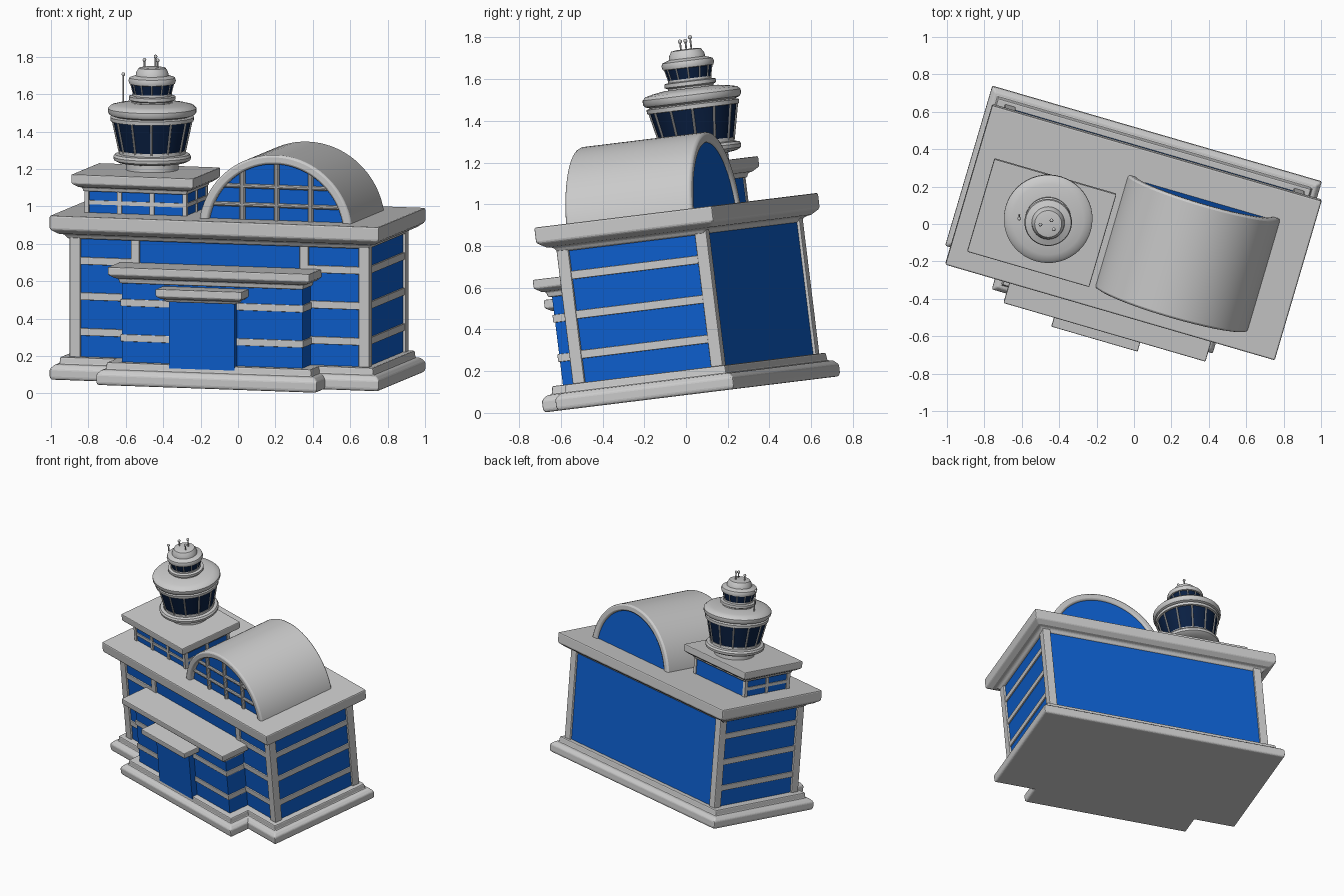
import bpy, bmesh, math
from mathutils import Matrix, Vector

if "Cube" in bpy.data.objects:
    bpy.data.objects.remove(bpy.data.objects["Cube"])

# The whole building is turned and leans slightly forward
TILT = (Matrix.Rotation(math.radians(7), 4, 'X') @ Matrix.Rotation(math.radians(-16.3), 4, 'Z')
        @ Matrix.Translation((0, 0, 0.085)))


def material(name, rgb):
    m = bpy.data.materials.new(name)
    m.diffuse_color = (*rgb, 1)
    m.use_nodes = True
    m.node_tree.nodes["Principled BSDF"].inputs["Base Color"].default_value = m.diffuse_color
    return m


BLUE = material("blue_glass", (0.004, 0.115, 0.62))
NAVY = material("dark_glass", (0.003, 0.014, 0.055))


def finish(name, bm, mat=None, bevel=0, smooth=True):
    bmesh.ops.recalc_face_normals(bm, faces=bm.faces)
    mesh = bpy.data.meshes.new(name)
    bm.to_mesh(mesh)
    bm.free()
    mesh.transform(TILT)
    ob = bpy.data.objects.new(name, mesh)
    bpy.context.collection.objects.link(ob)
    if mat:
        mesh.materials.append(mat)
    if bevel:
        b = ob.modifiers.new("bevel", 'BEVEL')
        b.width, b.segments, b.limit_method = bevel, 2, 'ANGLE'
    if smooth:
        bpy.ops.object.select_all(action='DESELECT')
        ob.select_set(True)
        bpy.context.view_layer.objects.active = ob
        bpy.ops.object.shade_smooth_by_angle(angle=math.radians(35))
    return ob


def loft(name, rings, mat=None, bevel=0, smooth=True):
    bm = bmesh.new()
    loops = [[bm.verts.new(p) for p in ring] for ring in rings]
    n = len(loops[0])
    for a, b in zip(loops, loops[1:]):
        for i in range(n):
            j = (i + 1) % n
            bm.faces.new((a[i], a[j], b[j], b[i]))
    bm.faces.new(loops[0])
    bm.faces.new(loops[-1])
    return finish(name, bm, mat, bevel, smooth)


def slab(name, x0, x1, y0, y1, profile, mat=None, bevel=0):
    """Rectangular block; profile is a list of (height, inset)."""
    rings = [[(x0 + i, y0 + i, z), (x1 - i, y0 + i, z), (x1 - i, y1 - i, z), (x0 + i, y1 - i, z)]
             for z, i in profile]
    return loft(name, rings, mat, bevel, smooth=False)


def box(name, x0, x1, y0, y1, z0, z1, mat=None, bevel=0):
    return slab(name, x0, x1, y0, y1, [(z0, 0), (z1, 0)], mat, bevel)


def prism(name, pts, y0, y1, mat=None, bevel=0):
    return loft(name, [[(x, y, z) for x, z in pts] for y in (y0, y1)], mat, bevel)


TX, TY = -0.50, 0.075  # tower axis


def lathe(name, profile, mat=None, n=48):
    return loft(name, [[(TX + r * math.cos(k * math.tau / n), TY + r * math.sin(k * math.tau / n), z)
                        for k in range(n)] for r, z in profile], mat)


def rod(name, p, q, r, mat=None):
    p, q = Vector(p), Vector(q)
    bm = bmesh.new()
    rot = (q - p).to_track_quat('Z', 'Y').to_matrix().to_4x4()
    bmesh.ops.create_cone(bm, cap_ends=True, segments=10, radius1=r, radius2=r, depth=(q - p).length,
                          matrix=Matrix.Translation((p + q) / 2) @ rot)
    return finish(name, bm, mat)


# Stepped foundation and its front extension
STEP = [(0, 0.008), (0.012, 0), (0.058, 0), (0.08, 0.022), (0.08, 0.042), (0.12, 0.046)]
slab("foundation", -0.94, 0.895, -0.38, 0.515, STEP, bevel=0.008)
slab("entry_foundation", -0.635, 0.595, -0.535, -0.2, STEP, bevel=0.008)

# Main hall walls, corner posts and bands
box("main_glass", -0.835, 0.805, -0.29, 0.435, 0.1, 0.80, BLUE)
for sx, a, b in (("left", -0.85, -0.79), ("right", 0.76, 0.82)):
    for sy, c, d in (("front", -0.305, -0.245), ("back", 0.39, 0.45)):
        box(f"corner_post_{sx}_{sy}", a, b, c, d, 0.1, 0.79, bevel=0.006)
for sx, x in (("left", -0.485), ("right", 0.455)):
    box(f"front_post_{sx}", x - 0.024, x + 0.024, -0.302, -0.26, 0.1, 0.79, bevel=0.004)
for i, z in enumerate((0.254, 0.446, 0.637)):
    box(f"band_left_{i}", -0.845, -0.485, -0.3, 0.4, z - 0.02, z + 0.02, bevel=0.004)
    box(f"band_right_{i}", 0.455, 0.815, -0.3, 0.4, z - 0.02, z + 0.02, bevel=0.004)

# Main roof with cornice
slab("main_roof", -0.94, 0.895, -0.38, 0.515,
     [(0.755, 0.078), (0.78, 0.062), (0.785, 0.035), (0.81, 0), (0.885, 0)], bevel=0.008)

# Entry block with bands and canopy
box("entry_glass", -0.515, 0.49, -0.45, -0.27, 0.1, 0.58, BLUE)
for i, z in enumerate((0.25, 0.44)):
    box(f"entry_band_left_{i}", -0.523, -0.24, -0.458, -0.3, z - 0.019, z + 0.019, bevel=0.004)
    box(f"entry_band_right_{i}", 0.12, 0.498, -0.458, -0.3, z - 0.019, z + 0.019, bevel=0.004)
slab("entry_canopy", -0.575, 0.55, -0.52, -0.2,
     [(0.545, 0.052), (0.572, 0.045), (0.575, 0.028), (0.595, 0), (0.637, 0)], bevel=0.006)

# Door bay and small canopy
box("door_glass", -0.24, 0.125, -0.495, -0.4, 0.1, 0.49, BLUE)
slab("door_canopy", -0.29, 0.19, -0.582, -0.4,
     [(0.462, 0.045), (0.478, 0.035), (0.48, 0.022), (0.495, 0), (0.535, 0)], bevel=0.005)

# Barrel vault with glass ends
VX, VZ, R = 0.287, 0.81, 0.43


def arc(r, n=40):
    return [(VX + r * math.cos(math.pi * k / n), VZ + r * math.sin(math.pi * k / n)) for k in range(n + 1)]


prism("vault_shell", arc(R) + arc(R - 0.05)[::-1], -0.275, 0.36, bevel=0.012)
prism("vault_glass", arc(R - 0.04), -0.24, 0.345, BLUE)
for i, dx in enumerate((-0.19, 0, 0.19)):
    top = VZ + math.sqrt(0.39 ** 2 - dx ** 2)
    rod(f"vault_mullion_{i}", (VX + dx, -0.245, 0.86), (VX + dx, -0.245, top), 0.015)
for i, z in enumerate((0.965, 1.065)):
    w = math.sqrt(0.39 ** 2 - (z - VZ) ** 2)
    rod(f"vault_bar_{i}", (VX - w, -0.245, z), (VX + w, -0.245, z), 0.012)

# Penthouse under the tower
box("penthouse_glass", -0.79, -0.235, -0.19, 0.2, 0.86, 1.03, BLUE)
for i in range(4):
    x = -0.785 + i * 0.1817
    box(f"penthouse_post_{i}", x - 0.012, x + 0.012, -0.2, -0.17, 0.86, 1.03)
for sx, x in (("left", -0.785), ("right", -0.24)):
    for i, y in enumerate((0.005, 0.193)):
        box(f"penthouse_{sx}_post_{i}", x - 0.013, x + 0.013, y - 0.012, y + 0.012, 0.86, 1.03)
box("penthouse_band", -0.797, -0.228, -0.197, 0.19, 0.93, 0.952)
slab("penthouse_roof", -0.855, -0.175, -0.255, 0.265,
     [(1.0, 0.052), (1.022, 0.045), (1.025, 0.028), (1.045, 0), (1.095, 0)], bevel=0.006)

# Control tower neck, gallery, cabs and caps
lathe("tower_neck", [(0.14, 1.08), (0.14, 1.145)])
lathe("tower_gallery", [(0.14, 1.13), (0.185, 1.137), (0.205, 1.148), (0.208, 1.165), (0.2, 1.178),
                        (0.178, 1.182), (0.178, 1.2)])
lathe("cab_glass", [(0.172, 1.19), (0.212, 1.375)], NAVY)
lathe("cab_roof", [(0.19, 1.355), (0.222, 1.358), (0.224, 1.378), (0.205, 1.384), (0.228, 1.392), (0.237, 1.405),
                   (0.237, 1.425), (0.222, 1.44), (0.19, 1.448), (0.13, 1.458)])
lathe("upper_gallery", [(0.11, 1.45), (0.11, 1.465), (0.124, 1.472), (0.124, 1.49), (0.105, 1.494), (0.105, 1.505)])
lathe("upper_cab_glass", [(0.1, 1.5), (0.115, 1.565)], NAVY)
lathe("upper_roof", [(0.11, 1.555), (0.122, 1.558), (0.127, 1.575), (0.122, 1.59), (0.088, 1.602), (0.085, 1.62),
                     (0.072, 1.642), (0.05, 1.646)])
for i in range(12):
    d = Vector((math.cos(math.tau * (i + 0.5) / 12), math.sin(math.tau * (i + 0.5) / 12), 0))
    o = Vector((TX, TY, 0))
    rod(f"cab_mullion_{i}", o + d * 0.174 + Vector((0, 0, 1.19)), o + d * 0.214 + Vector((0, 0, 1.375)), 0.006)
    rod(f"upper_mullion_{i}", o + d * 0.1 + Vector((0, 0, 1.5)), o + d * 0.115 + Vector((0, 0, 1.565)), 0.004)

# Antennas with small bulbs
for i, (dx, dy, z0, z1) in enumerate(((-0.155, -0.02, 1.43, 1.605), (-0.04, -0.01, 1.63, 1.685),
                                      (0.035, -0.015, 1.63, 1.685), (0.01, 0.03, 1.63, 1.7))):
    rod(f"antenna_{i}", (TX + dx, TY + dy, z0), (TX + dx, TY + dy, z1), 0.0045)
    bm = bmesh.new()
    bmesh.ops.create_uvsphere(bm, u_segments=12, v_segments=8, radius=0.01,
                              matrix=Matrix.Translation((TX + dx, TY + dy, z1)))
    finish(f"antenna_bulb_{i}", bm)
